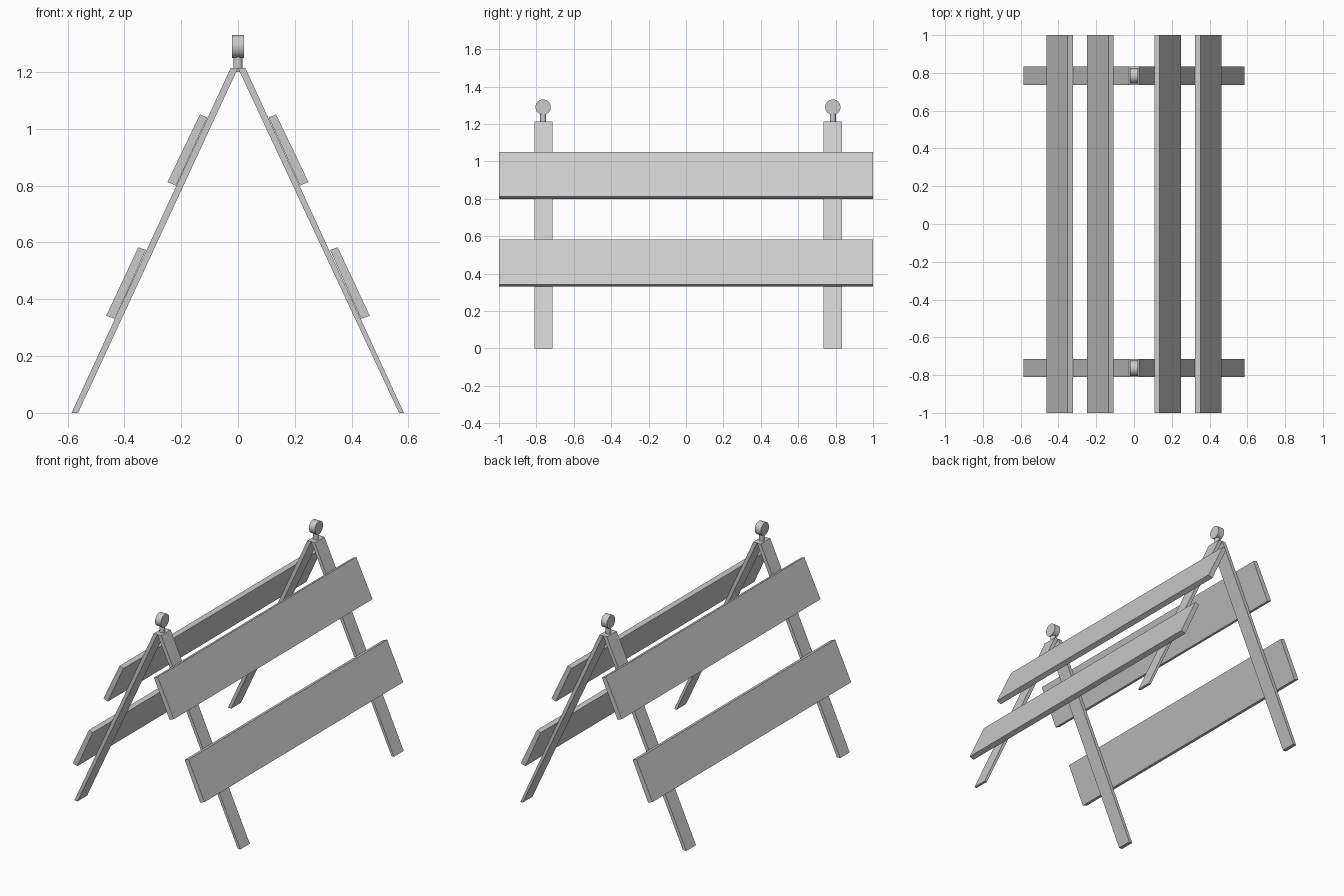
import bpy, bmesh
from math import radians
from mathutils import Matrix

if "Cube" in bpy.data.objects:
    bpy.data.objects.remove(bpy.data.objects["Cube"])


def prism(name, profile, y0, y1):
    """Extrude an x-z profile along y."""
    bm = bmesh.new()
    face = bm.faces.new([bm.verts.new((x, y0, z)) for x, z in profile])
    ext = bmesh.ops.extrude_face_region(bm, geom=[face])
    moved = [v for v in ext["geom"] if isinstance(v, bmesh.types.BMVert)]
    bmesh.ops.translate(bm, verts=moved, vec=(0, y1 - y0, 0))
    bmesh.ops.recalc_face_normals(bm, faces=bm.faces)
    return finish(name, bm)


def cylinder(name, radius, depth, matrix):
    bm = bmesh.new()
    bmesh.ops.create_cone(bm, cap_ends=True, segments=32, radius1=radius,
                          radius2=radius, depth=depth, matrix=matrix)
    obj = finish(name, bm)
    bpy.ops.object.select_all(action="DESELECT")
    bpy.context.view_layer.objects.active = obj
    obj.select_set(True)
    bpy.ops.object.shade_smooth_by_angle(angle=radians(40))


def finish(name, bm):
    mesh = bpy.data.meshes.new(name)
    bm.to_mesh(mesh)
    bm.free()
    obj = bpy.data.objects.new(name, mesh)
    bpy.context.collection.objects.link(obj)
    return obj


# Half profiles (x, z), used on both sides of the A-frame
upper = [(0.108, 1.040), (0.134, 1.051), (0.248, 0.813), (0.218, 0.800)]
lower = [(0.324, 0.574), (0.351, 0.583), (0.464, 0.342), (0.433, 0.331)]
ends = {"front": (-0.811, -0.715), "back": (0.736, 0.834)}

for side, s, inner, outer in (("left", -1, 0.563, 0.586), ("right", 1, 0.567, 0.584)):
    # Slanted legs, cut flat at the ground and at the top
    leg = [(0, 1.214), (0.026, 1.214), (outer, 0), (inner, 0)]
    for end, (y0, y1) in ends.items():
        prism(f"{side}_{end}_leg", [(s * x, z) for x, z in leg], y0, y1)
    # Long barrier boards
    for level, prof in (("upper", upper), ("lower", lower)):
        prism(f"{side}_{level}_board", [(s * x, z) for x, z in prof], -1, 1)

# Warning lamps on short stems
for end, y in (("front", -0.764), ("back", 0.785)):
    cylinder(f"{end}_lamp_stem", 0.016, 0.06, Matrix.Translation((0, y, 1.23)))
    cylinder(f"{end}_lamp", 0.041, 0.042,
             Matrix.Translation((0, y, 1.29)) @ Matrix.Rotation(radians(90), 4, "Y"))
